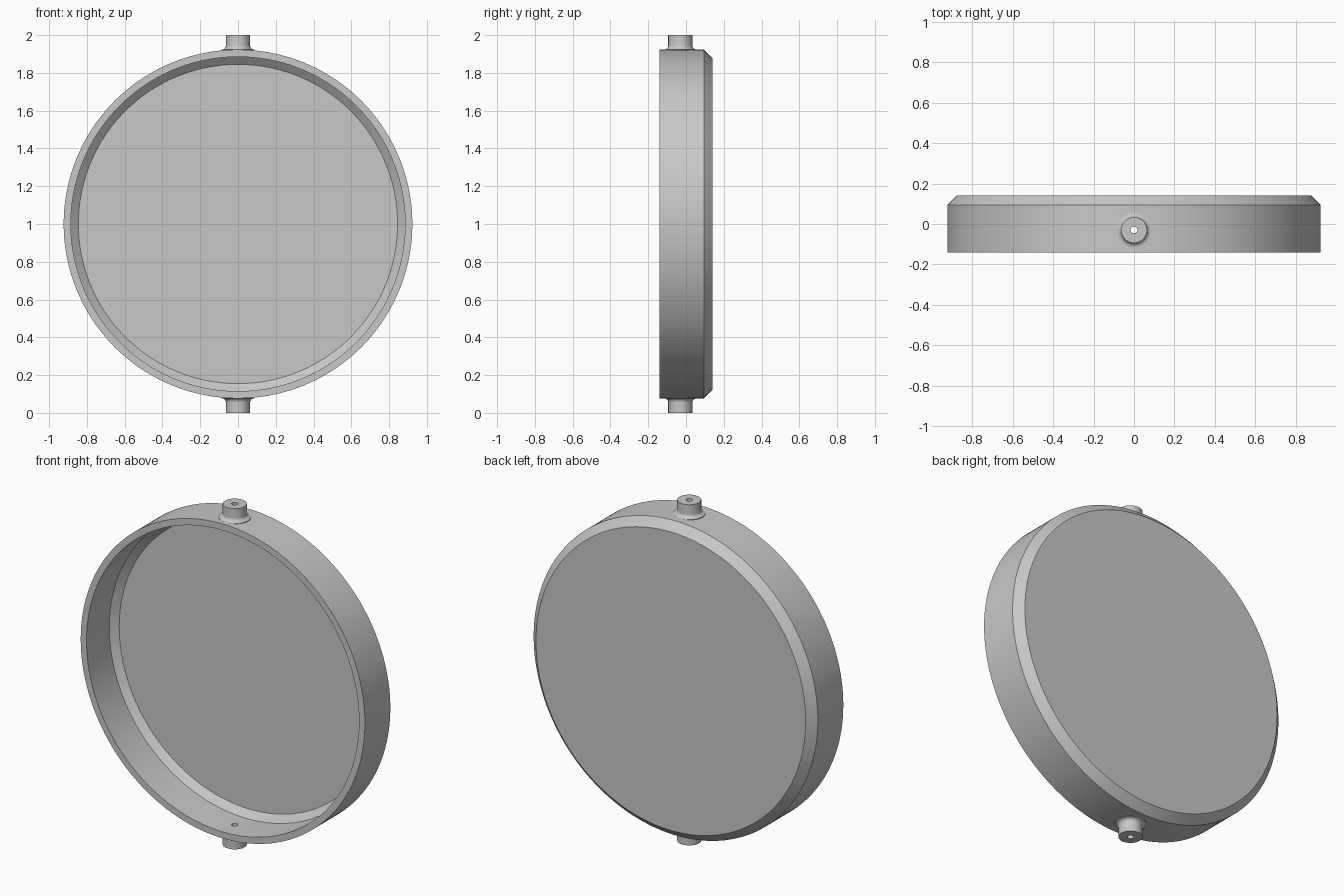
import bpy, bmesh, math
from mathutils import Matrix, Vector

cube = bpy.data.objects.get("Cube")
if cube:
    bpy.data.objects.remove(cube, do_unlink=True)

GREY = (0.58, 0.58, 0.58, 1.0)
grey = bpy.data.materials.new("plain grey")
grey.use_nodes = True
grey.diffuse_color = GREY
grey.node_tree.nodes["Principled BSDF"].inputs["Base Color"].default_value = GREY

R_OUT, R_IN = 0.923, 0.885     # dish wall radii
HALF = 0.141                   # half of the dish depth
PIN_Y = -0.03                  # pivot line of the two pins
PIN_R, BORE_R = 0.064, 0.017
FILLET = 0.022


def lathe(name, profile, steps, matrix):
    """Revolve a (radius, height) profile around z, then place it."""
    bm = bmesh.new()
    verts = [bm.verts.new((r, 0, h)) for r, h in profile]
    edges = [bm.edges.new(pair) for pair in zip(verts, verts[1:])]
    bmesh.ops.spin(bm, geom=verts + edges, cent=(0, 0, 0), axis=(0, 0, 1),
                   angle=math.tau, steps=steps, use_merge=True)
    bmesh.ops.remove_doubles(bm, verts=bm.verts, dist=1e-5)
    bmesh.ops.recalc_face_normals(bm, faces=bm.faces)
    bm.transform(matrix)
    mesh = bpy.data.meshes.new(name)
    bm.to_mesh(mesh)
    bm.free()
    mesh.materials.append(grey)
    obj = bpy.data.objects.new(name, mesh)
    bpy.context.collection.objects.link(obj)
    return obj


def activate(obj):
    bpy.ops.object.select_all(action='DESELECT')
    obj.select_set(True)
    bpy.context.view_layer.objects.active = obj


# Shallow round dish, open to the front, bevelled at the back
dish_profile = [(0, HALF), (0.876, HALF), (R_OUT, 0.095), (R_OUT, -HALF),
                (R_IN, -HALF), (R_IN, 0.07), (0.845, 0.105), (0, 0.105)]
dish = lathe("dish", dish_profile, 160,
             Matrix.Translation((0, 0, 1)) @ Matrix.Rotation(-math.pi / 2, 4, 'X'))

# Bore through the top and bottom walls
bore = lathe("bore_cutter", [(0, -1.1), (BORE_R, -1.1), (BORE_R, 1.1), (0, 1.1)],
             24, Matrix.Translation((0, PIN_Y, 1)))
bore.hide_render = True
cut = dish.modifiers.new("bore", 'BOOLEAN')
cut.operation, cut.solver, cut.object = 'DIFFERENCE', 'EXACT', bore
activate(dish)
bpy.ops.object.modifier_apply(modifier=cut.name)
bpy.data.objects.remove(bore, do_unlink=True)

# Hollow pivot pins with a filleted foot, top and bottom
pin_profile = [(BORE_R, R_OUT), (BORE_R, 1.0), (PIN_R, 1.0)]
for i in range(7):
    a = math.radians(15 * i)
    pin_profile.append((PIN_R + FILLET * (1 - math.cos(a)),
                        R_OUT + FILLET * (1 - math.sin(a))))
pin_profile.append((PIN_R + FILLET, R_OUT - 0.01))
centre = Matrix.Translation((0, PIN_Y, 1))
pins = [lathe("top_pin", pin_profile, 48, centre),
        lathe("bottom_pin", pin_profile, 48,
              centre @ Matrix.Rotation(math.pi, 4, 'X'))]

for obj in [dish] + pins:
    activate(obj)
    bpy.ops.object.shade_smooth_by_angle(angle=math.radians(30))
